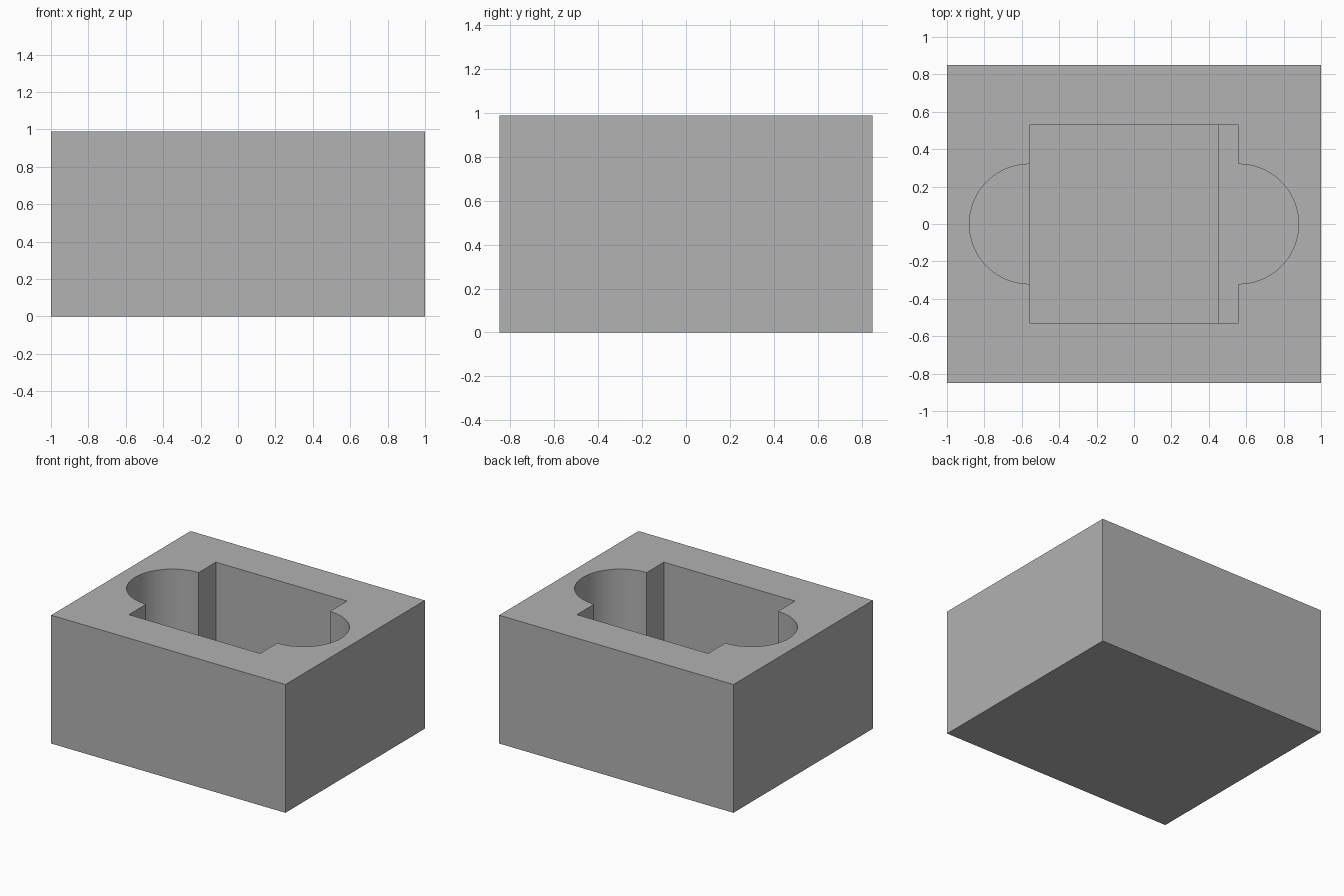
import bpy
import bmesh
from math import cos, sin, pi, radians

cube = bpy.data.objects.get("Cube")
if cube:
    bpy.data.objects.remove(cube, do_unlink=True)

HALF_X, HALF_Y, HEIGHT = 1.0, 0.85, 0.99
POCKET_X, POCKET_Y = 0.56, 0.53
NOTCH_R = 0.32
LEDGE_X = 0.45
LEDGE_Z, FLOOR_Z = 0.28, 0.16
ARC_STEPS = 40

grey = bpy.data.materials.new("plain grey")
grey.use_nodes = True
colour = (0.445, 0.445, 0.445, 1)
grey.diffuse_color = colour
grey.node_tree.nodes["Principled BSDF"].inputs["Base Color"].default_value = colour


def prism(name, outline, bottom, top):
    """Extrude a flat outline upwards into a closed solid."""
    bm = bmesh.new()
    face = bm.faces.new([bm.verts.new((x, y, bottom)) for x, y in outline])
    result = bmesh.ops.extrude_face_region(bm, geom=[face])
    verts = [g for g in result["geom"] if isinstance(g, bmesh.types.BMVert)]
    bmesh.ops.translate(bm, verts=verts, vec=(0, 0, top - bottom))
    bmesh.ops.recalc_face_normals(bm, faces=bm.faces[:])
    mesh = bpy.data.meshes.new(name)
    bm.to_mesh(mesh)
    bm.free()
    mesh.materials.append(grey)
    obj = bpy.data.objects.new(name, mesh)
    bpy.context.collection.objects.link(obj)
    return obj


def rectangle(x0, x1, y):
    return [(x0, -y), (x1, -y), (x1, y), (x0, y)]


def half_pocket(side):
    """One end of the pocket: two corners with a round finger notch between."""
    arc = [(side * (POCKET_X + NOTCH_R * cos(a)), side * NOTCH_R * sin(a))
           for a in (-pi / 2 + pi * i / ARC_STEPS for i in range(ARC_STEPS + 1))]
    return [(side * POCKET_X, -side * POCKET_Y), *arc, (side * POCKET_X, side * POCKET_Y)]


# Solid outer block
block = prism("tray_block", rectangle(-HALF_X, HALF_X, HALF_Y), 0, HEIGHT)

# Pocket with finger notches, then the deeper main well
cutters = [
    prism("pocket_cutter", half_pocket(1) + half_pocket(-1), LEDGE_Z, HEIGHT + 0.2),
    prism("well_cutter", rectangle(-POCKET_X, LEDGE_X, POCKET_Y), FLOOR_Z, LEDGE_Z + 0.2),
]
bpy.ops.object.select_all(action="DESELECT")
block.select_set(True)
bpy.context.view_layer.objects.active = block
for cutter in cutters:
    cutter.hide_render = True
    mod = block.modifiers.new(cutter.name, "BOOLEAN")
    mod.operation = "DIFFERENCE"
    mod.solver = "EXACT"
    mod.object = cutter
    bpy.ops.object.modifier_apply(modifier=mod.name)
    bpy.data.objects.remove(cutter, do_unlink=True)

# Smooth notch walls, crisp edges
bpy.ops.object.shade_smooth_by_angle(angle=radians(30))
